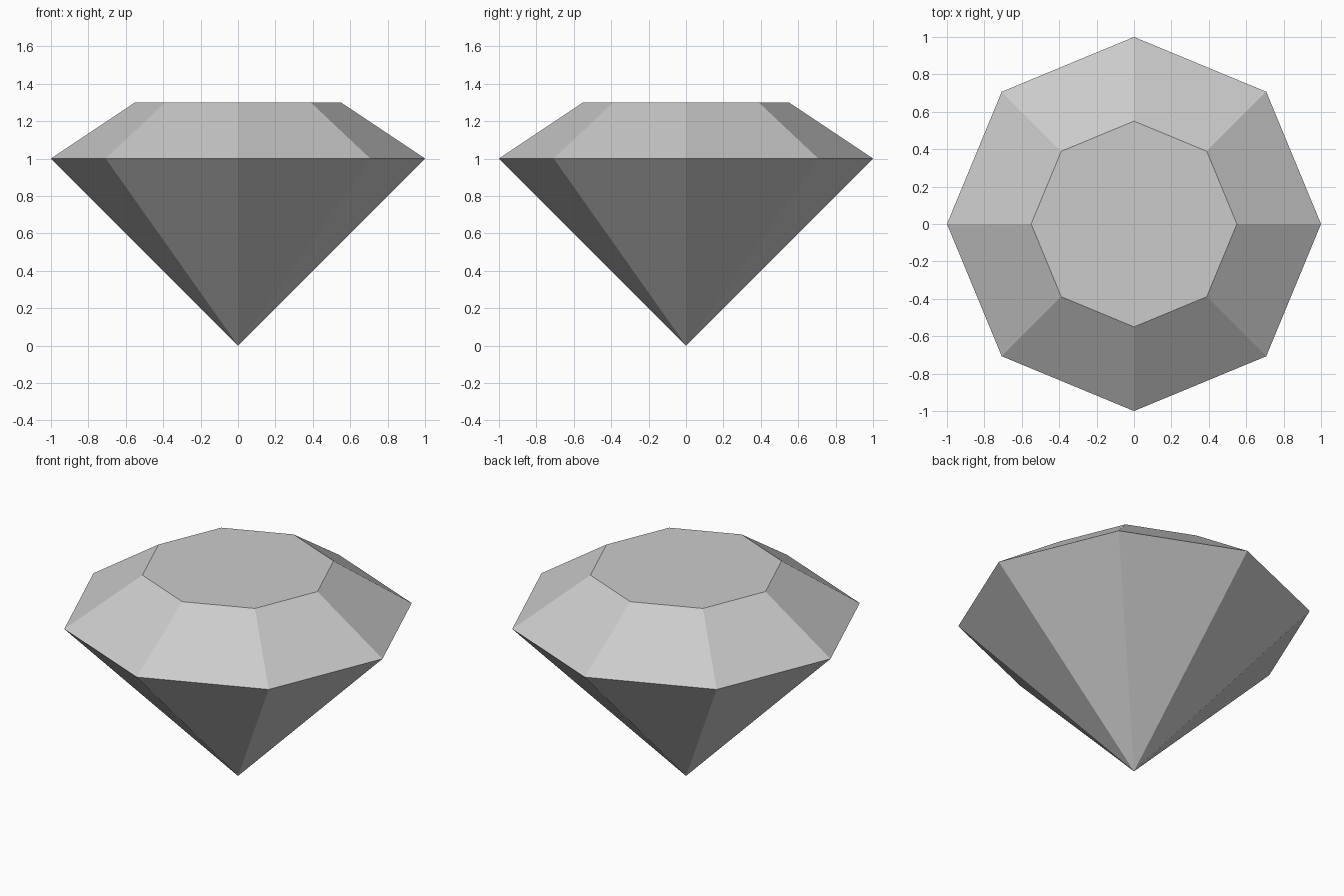
import bpy
import bmesh
from math import cos, sin, pi

cube = bpy.data.objects.get("Cube")
if cube:
    bpy.data.objects.remove(cube, do_unlink=True)

SIDES = 8
GIRDLE_RADIUS, GIRDLE_Z = 1.0, 1.0
TABLE_RADIUS, TABLE_Z = 0.55, 1.3

# Single grey gem colour
grey = bpy.data.materials.new("gem grey")
grey.use_nodes = True
colour = (0.6, 0.6, 0.6, 1.0)
grey.diffuse_color = colour
grey.node_tree.nodes["Principled BSDF"].inputs["Base Color"].default_value = colour


def ring(bm, radius, z):
    """Octagon of vertices with one corner on each axis."""
    angles = [2 * pi * i / SIDES for i in range(SIDES)]
    return [bm.verts.new((radius * cos(a), radius * sin(a), z)) for a in angles]


bm = bmesh.new()
culet = bm.verts.new((0, 0, 0))
girdle = ring(bm, GIRDLE_RADIUS, GIRDLE_Z)
table = ring(bm, TABLE_RADIUS, TABLE_Z)

# Pavilion facets below the girdle, crown facets above it
for i in range(SIDES):
    j = (i + 1) % SIDES
    bm.faces.new((culet, girdle[j], girdle[i]))
    bm.faces.new((girdle[i], girdle[j], table[j], table[i]))

# Flat table on top
bm.faces.new(table)
bmesh.ops.recalc_face_normals(bm, faces=bm.faces)

mesh = bpy.data.meshes.new("cut_gem")
bm.to_mesh(mesh)
bm.free()
mesh.materials.append(grey)
gem = bpy.data.objects.new("cut_gem", mesh)
bpy.context.collection.objects.link(gem)
